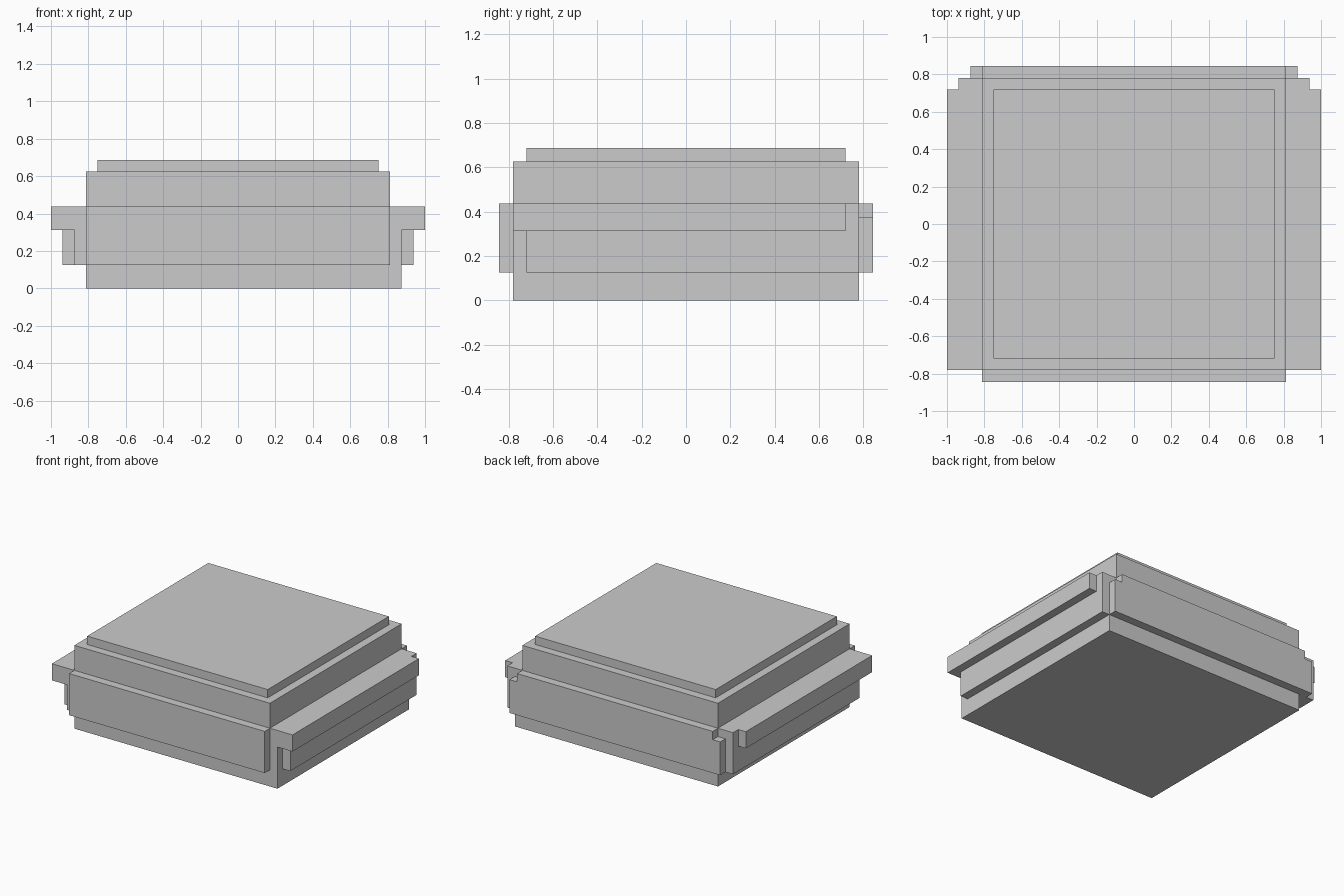
import bpy, bmesh
from mathutils import Vector

if "Cube" in bpy.data.objects:
    bpy.data.objects.remove(bpy.data.objects["Cube"])

U = 0.0625  # one grid step of the blocky model


def prism(name, outline, lo, hi, axis="z", mirror=False):
    """Extrude an outline (xy for axis z, xz for axis y) from lo to hi."""
    def point(a, b, t):
        return Vector((a, b, t) if axis == "z" else (a, t, b)) * U
    bm = bmesh.new()
    face = bm.faces.new([bm.verts.new(point(a, b, lo)) for a, b in outline])
    new = bmesh.ops.extrude_face_region(bm, geom=[face])["geom"]
    bmesh.ops.translate(bm, vec=point(0, 0, hi - lo),
                        verts=[v for v in new if isinstance(v, bmesh.types.BMVert)])
    bmesh.ops.recalc_face_normals(bm, faces=bm.faces)
    me = bpy.data.meshes.new(name)
    bm.to_mesh(me)
    bm.free()
    ob = bpy.data.objects.new(name, me)
    bpy.context.collection.objects.link(ob)
    if mirror:
        mod = ob.modifiers.new("Mirror", "MIRROR")
        mod.use_axis[0] = True
        mod.use_mirror_merge = False
    return ob


def rect(x0, x1, y0, y1):
    return [(x0, y0), (x1, y0), (x1, y1), (x0, y1)]


# Central stack: base (one step wider on the right), body, top plate
prism("base", rect(-13, 14, -12.5, 12.5), 0, 2)
prism("body", rect(-13, 13, -12.5, 12.5), 2, 10)
prism("top_plate", rect(-12, 12, -11.5, 11.5), 10, 11)

# Front panel, and back panel with lowered corner steps
prism("front_panel", rect(-13, 13, -13.5, -12.5), 2, 7)
back = [(-14, 2), (14, 2), (14, 6), (13, 6), (13, 7), (-13, 7), (-13, 6), (-14, 6)]
prism("back_panel", back, 12.5, 13.5, axis="y")

# Side panels with overhanging ledges, on both sides
panel = [(13, -12.5), (14, -12.5), (14, -11.5), (15, -11.5), (15, 12.5), (13, 12.5)]
ledge = [(13, -12.5), (16, -12.5), (16, 11.5), (15, 11.5), (15, 12.5), (13, 12.5)]
prism("side_panels", panel, 2, 5, mirror=True)
prism("side_ledges", ledge, 5, 7, mirror=True)
